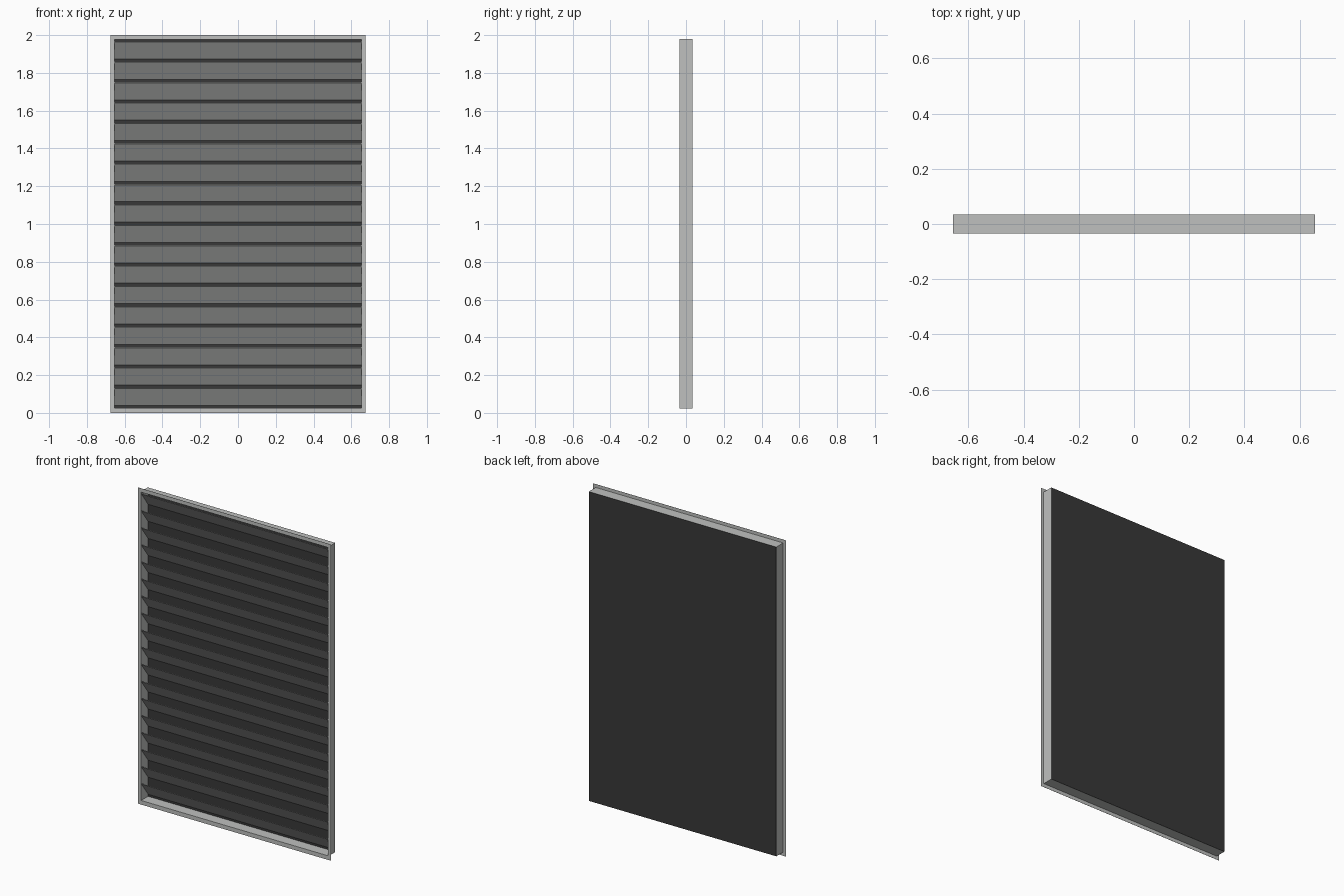
import bpy
import bmesh

cube = bpy.data.objects.get("Cube")
if cube:
    bpy.data.objects.remove(cube, do_unlink=True)


def make_material(name, color):
    mat = bpy.data.materials.new(name)
    mat.use_nodes = True
    mat.diffuse_color = color
    mat.node_tree.nodes["Principled BSDF"].inputs["Base Color"].default_value = color
    return mat


metal = make_material("light grey metal", (0.52, 0.53, 0.52, 1))
dark = make_material("dark backing", (0.04, 0.04, 0.04, 1))

# Overall dimensions
FLANGE_X, BODY_X = 0.675, 0.656
BOTTOM, TOP = 0.023, 1.979
FRONT, BACK = -0.035, 0.035
SHEET = 0.003
SLATS = 18


def finish(name, bm, mat):
    bmesh.ops.recalc_face_normals(bm, faces=bm.faces)
    mesh = bpy.data.meshes.new(name)
    bm.to_mesh(mesh)
    bm.free()
    mesh.materials.append(mat)
    obj = bpy.data.objects.new(name, mesh)
    bpy.context.collection.objects.link(obj)
    return obj


def rect(half, low, high):
    return [(-half, low), (half, low), (half, high), (-half, high)]


def ring(name, outer, inner, y0, y1, mat):
    """Rectangular tube between two outlines, running from y0 to y1."""
    bm = bmesh.new()
    loops = [[bm.verts.new((x, y, z)) for x, z in pts]
             for pts, y in ((outer, y0), (outer, y1), (inner, y1), (inner, y0))]
    for k, a in enumerate(loops):
        b = loops[(k + 1) % 4]
        for i in range(4):
            j = (i + 1) % 4
            bm.faces.new((a[i], a[j], b[j], b[i]))
    return finish(name, bm, mat)


def extrude_x(name, profile, half, mat):
    """Prism of a (y, z) profile, running across the width."""
    bm = bmesh.new()
    face = bm.faces.new([bm.verts.new((-half, y, z)) for y, z in profile])
    out = bmesh.ops.extrude_face_region(bm, geom=[face])
    moved = [v for v in out["geom"] if isinstance(v, bmesh.types.BMVert)]
    bmesh.ops.translate(bm, verts=moved, vec=(2 * half, 0, 0))
    return finish(name, bm, mat)


# Frame: thin front flange and the box walls behind it
inside = rect(BODY_X - SHEET, BOTTOM + SHEET, TOP - SHEET)
ring("front_flange", rect(FLANGE_X, 0, 2), inside, FRONT, FRONT + 0.001, metal)
ring("frame_walls", rect(BODY_X, BOTTOM, TOP), inside, FRONT + 0.001, BACK - 0.001, metal)

# Dark panel closing the back
panel = [(BACK - 0.001, BOTTOM), (BACK, BOTTOM), (BACK, TOP), (BACK - 0.001, TOP)]
extrude_x("back_panel", panel, BODY_X, dark)

# Slats: high at the front, sloping down to the back panel
pitch = (1.974 - 0.032) / SLATS
for i in range(SLATS):
    low = 0.032 + i * pitch + 0.007
    high = low + pitch - 0.014
    y0, y1 = FRONT + 0.002, BACK - 0.001
    profile = [(y0, high - 0.004), (y1, low), (y1, low + 0.004), (y0, high)]
    extrude_x(f"slat_{i + 1}", profile, BODY_X - SHEET, metal)
